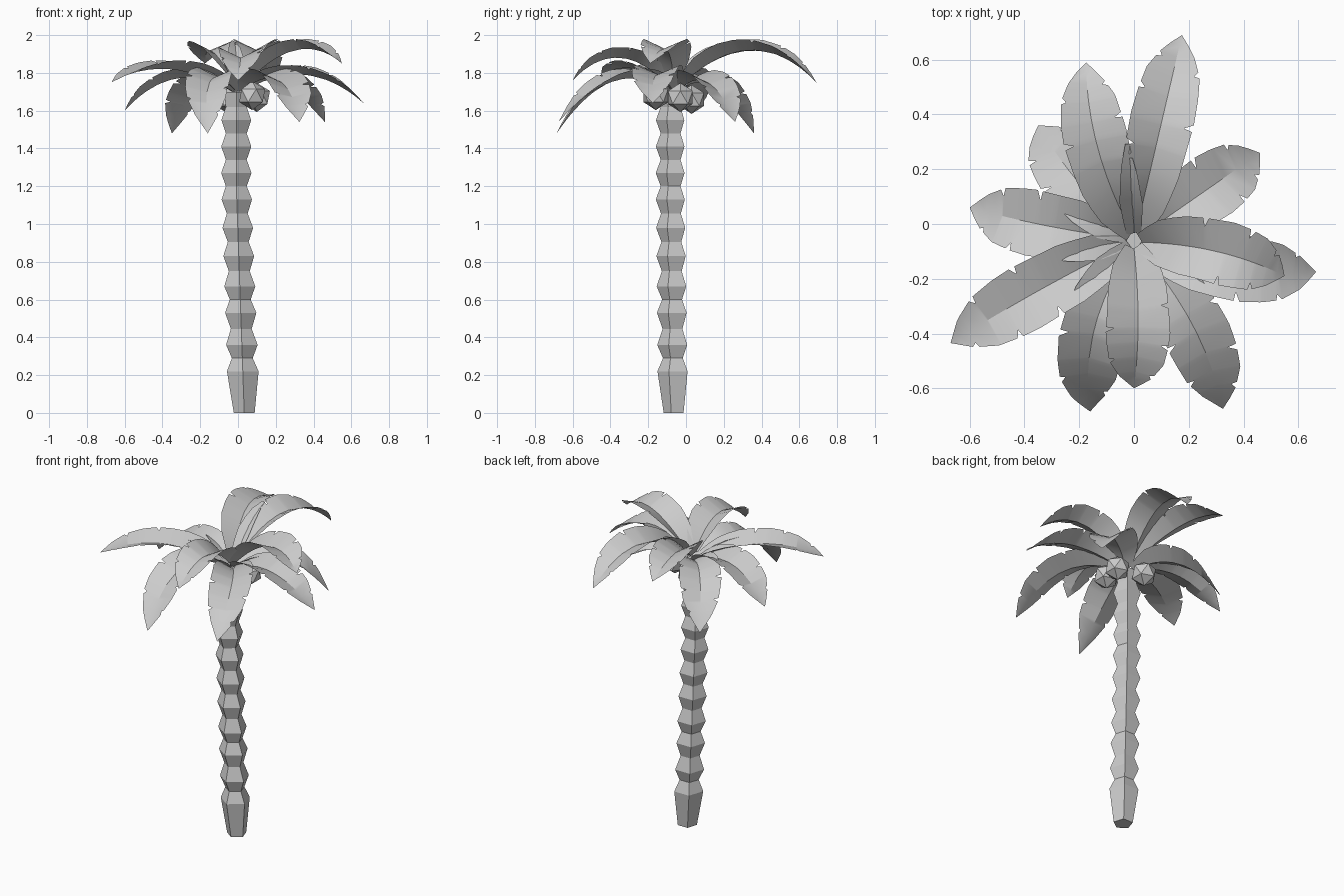
import bpy, bmesh, math, random
from mathutils import Vector

if "Cube" in bpy.data.objects:
    bpy.data.objects.remove(bpy.data.objects["Cube"])

random.seed(4)


def finish(bm, name, smooth=False):
    me = bpy.data.meshes.new(name)
    bm.to_mesh(me)
    bm.free()
    ob = bpy.data.objects.new(name, me)
    bpy.context.collection.objects.link(ob)
    if smooth:
        bpy.ops.object.select_all(action='DESELECT')
        ob.select_set(True)
        bpy.context.view_layer.objects.active = ob
        bpy.ops.object.shade_smooth_by_angle(angle=math.radians(30))
    return ob


# Trunk: five-sided stack of flared segments, leaning slightly
def trunk():
    wide = [0.22, 0.36, 0.53, 0.67, 0.83, 0.98, 1.13, 1.27, 1.41, 1.55]
    rings = [(0.0, 0.058)]
    for i, z in enumerate(wide):
        rings.append((z, 0.089 - 0.006 * z / 1.55))
        nxt = wide[i + 1] if i + 1 < len(wide) else 1.69
        rings.append(((z + nxt) / 2, 0.058))
    rings.append((1.70, 0.07))
    bm = bmesh.new()
    loops = []
    for z, r in rings:
        k = min(z / 1.2, 1)
        cx, cy = 0.033 - 0.042 * k, -0.06 - 0.016 * k
        loops.append([bm.verts.new((cx + r * math.cos(math.radians(-90 + 72 * i)),
                                    cy + r * math.sin(math.radians(-90 + 72 * i)), z))
                      for i in range(5)])
    for a, b in zip(loops, loops[1:]):
        for i in range(5):
            j = (i + 1) % 5
            bm.faces.new((a[i], a[j], b[j], b[i]))
    bm.faces.new(loops[0][::-1])
    bm.faces.new(loops[-1])
    finish(bm, "trunk")


# Leaf outline: half width along the length
PROFILE = [(0, 0.04), (0.15, 0.10), (0.3, 0.125), (0.6, 0.13),
           (0.78, 0.105), (0.9, 0.06), (1, 0.0)]


def half_width(t):
    for (a, wa), (b, wb) in zip(PROFILE, PROFILE[1:]):
        if t <= b:
            return wa + (wb - wa) * (t - a) / (b - a)
    return 0.0


# Frond: arching midrib with sideways bend, V-folded blade, torn edges
def leaf(name, tip, mid_z, bend, base_z, fold_base):
    tip = Vector(tip)
    centre = Vector((0, -0.06, base_z))
    out = Vector((tip.x, tip.y + 0.06, 0)).normalized()
    side = Vector((-out.y, out.x, 0))
    start = centre + out * 0.03
    ctrl = start.lerp(tip, 0.53) + side * bend * 2
    ctrl.z = 2 * mid_z - (start.z + tip.z) / 2
    stations = [(t, 1, 1) for t in (0, 0.08, 0.16, 0.24, 0.32)]
    s = random.choice((0, 1))
    for n in (0.42, 0.54, 0.66, 0.77, 0.86):
        t = n + random.uniform(-0.015, 0.015)
        cut = random.uniform(0.7, 0.82)
        stations += [(t, 1, 1), (t + 0.008, cut if s else 1, 1 if s else cut),
                     (t + 0.03, 1, 1)]
        s = 1 - s
    stations += [(0.94, 1, 1)]
    bm = bmesh.new()
    rows = []
    for t, fl, fr in stations:
        p = start * (1 - t) ** 2 + ctrl * 2 * t * (1 - t) + tip * t * t
        tan = ((ctrl - start) * (1 - t) + (tip - ctrl) * t).normalized()
        across = Vector((-tan.y, tan.x, 0)).normalized()
        up = tan.cross(across)
        if up.z < 0:
            up = -up
        w = half_width(t)
        fold = math.radians(fold_base * (1 - 0.68 * t))
        lift = up * w * math.sin(fold)
        flat = across * w * math.cos(fold)
        rows.append([bm.verts.new(p + (lift + flat) * fl),
                     bm.verts.new(p),
                     bm.verts.new(p + (lift - flat) * fr)])
    for a, b in zip(rows, rows[1:]):
        bm.faces.new((a[0], a[1], b[1], b[0]))
        bm.faces.new((a[1], a[2], b[2], b[1]))
    end = bm.verts.new(tip)
    bm.faces.new((rows[-1][0], rows[-1][1], end))
    bm.faces.new((rows[-1][1], rows[-1][2], end))
    finish(bm, name, True)


# Coconut: plain icosahedron
def coconut(name, loc):
    bm = bmesh.new()
    bmesh.ops.create_icosphere(bm, subdivisions=1, radius=0.077)
    bmesh.ops.translate(bm, verts=bm.verts, vec=loc)
    finish(bm, name)


trunk()

# Upper crown then lower crown: tip, height at mid length, sideways bend
upper = [((-0.175, 0.59, 1.85), 1.91, 0.04), ((0.175, 0.69, 1.75), 1.92, 0.0),
         ((0.0, -0.60, 1.76), 1.88, 0.015), ((0.55, -0.19, 1.85), 1.92, 0.03)]
lower = [((-0.67, -0.435, 1.75), 1.82, -0.01), ((-0.60, 0.06, 1.60), 1.77, 0.01),
         ((-0.35, 0.36, 1.48), 1.73, 0.02), ((-0.16, -0.685, 1.48), 1.76, -0.06),
         ((0.325, -0.675, 1.54), 1.76, 0.045), ((0.665, -0.175, 1.64), 1.79, -0.035),
         ((0.46, 0.26, 1.54), 1.75, 0.0)]
for i, (tip, mz, bend) in enumerate(upper):
    leaf(f"upper_leaf_{i + 1}", tip, mz, bend, 1.73, 40)
for i, (tip, mz, bend) in enumerate(lower):
    leaf(f"lower_leaf_{i + 1}", tip, mz, bend, 1.70, 32)

for i, loc in enumerate([(0.075, -0.16, 1.68), (0.10, -0.03, 1.67), (-0.05, 0.03, 1.66)]):
    coconut(f"coconut_{i + 1}", loc)
